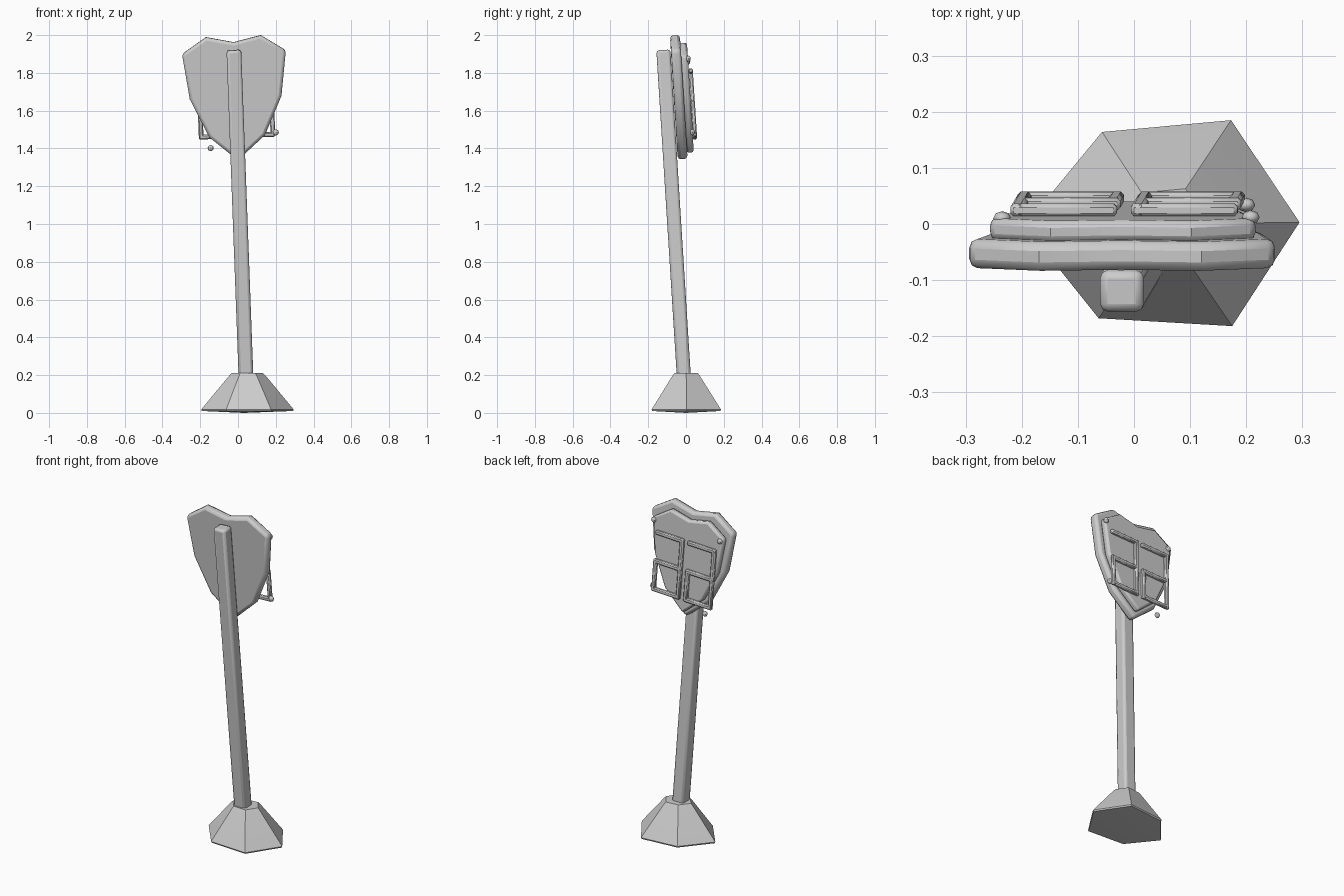
import bpy, bmesh, math
from mathutils import Matrix, Vector

if "Cube" in bpy.data.objects:
    bpy.data.objects.remove(bpy.data.objects["Cube"])

# Leaning frame shared by the pole and everything mounted on it
foot = Vector((0.042, -0.012, 0.2))
ez = Vector((-0.064, -0.108, 1.72)).normalized()
ex = Vector((1, 0, 0.037))
ex = (ex - ez * ex.dot(ez)).normalized()
ey = ez.cross(ex)
LEAN = Matrix.Translation(foot) @ Matrix((ex, ey, ez)).transposed().to_4x4()


def finish(name, bm, matrix=Matrix(), bevel=0.0, segments=1):
    bmesh.ops.recalc_face_normals(bm, faces=bm.faces)
    mesh = bpy.data.meshes.new(name)
    bm.to_mesh(mesh)
    bm.free()
    ob = bpy.data.objects.new(name, mesh)
    bpy.context.collection.objects.link(ob)
    ob.matrix_world = matrix
    if bevel:
        mod = ob.modifiers.new("bevel", 'BEVEL')
        mod.width, mod.segments = bevel, segments
        mod.limit_method = 'ANGLE'
        mod.angle_limit = math.radians(50)
    bpy.ops.object.select_all(action='DESELECT')
    ob.select_set(True)
    bpy.context.view_layer.objects.active = ob
    bpy.ops.object.shade_smooth_by_angle(angle=math.radians(35))
    return ob


def box(name, lo, hi, bevel, segments=1):
    lo, hi = Vector(lo), Vector(hi)
    bm = bmesh.new()
    bmesh.ops.create_cube(bm, size=1)
    for v in bm.verts:
        v.co = (lo + hi) / 2 + v.co * (hi - lo)
    return finish(name, bm, LEAN, bevel, segments)


def shield(name, scale_x, scale_z, lift, front, back, bevel):
    half = [(0.148, 1.265), (0.243, 1.47), (0.275, 1.71), (0.145, 1.795)]
    outline = [(0, 1.137)] + half + [(0, 1.763)] + [(-u, w) for u, w in reversed(half)]
    bm = bmesh.new()
    face = bm.faces.new([bm.verts.new((u * scale_x, front, 1.466 + lift + (w - 1.466) * scale_z))
                         for u, w in outline])
    ext = bmesh.ops.extrude_face_region(bm, geom=[face])
    moved = [g for g in ext['geom'] if isinstance(g, bmesh.types.BMVert)]
    bmesh.ops.translate(bm, verts=moved, vec=(0, back - front, 0))
    return finish(name, bm, LEAN, bevel, 2)


# Hexagonal base, slightly irregular, with a shallow point underneath
rim = [(0.295, 0.003), (0.173, 0.185), (-0.057, 0.164),
       (-0.195, -0.003), (-0.063, -0.168), (0.175, -0.182)]
cx = 0.05
bm = bmesh.new()
rings = []
for s, z in ((0.985, 0.01), (1.0, 0.018), (0.40, 0.195), (0.34, 0.21)):
    rings.append([bm.verts.new((cx + (x - cx) * s, y * s, z)) for x, y in rim])
for a, b in zip(rings, rings[1:]):
    for i in range(6):
        j = (i + 1) % 6
        bm.faces.new((a[i], a[j], b[j], b[i]))
bm.faces.new(rings[-1])
tip = bm.verts.new((0.03, 0, 0))
for i in range(6):
    bm.faces.new((rings[0][i], tip, rings[0][(i + 1) % 6]))
finish("base", bm)

# Leaning pole
box("pole", (-0.039, -0.037, -0.08), (0.039, 0.037, 1.725), 0.014, 2)

# Two stacked shield panels
shield("shield_outer", 1.0, 1.0, 0.0, 0.04, 0.092, 0.016)
shield("shield_inner", 0.865, 0.885, -0.005, 0.088, 0.127, 0.012)

# Two open bar frames on the back panel
BAR = 0.0125
LOW, MID, HIGH = 1.262, 1.43, 1.60
for n, (u0, u1) in enumerate(((-0.19, -0.025), (0.025, 0.19)), 1):
    bars = [(u0, LOW, u0, HIGH), (u1, LOW, u1, MID),
            (u0, LOW, u1, LOW), (u0, MID, u1, MID), (u0, HIGH, u1, HIGH)]
    for k, (a, c, b, d) in enumerate(bars, 1):
        box(f"frame_{n}_bar_{k}", (a - BAR, 0.126, c - BAR), (b + BAR, 0.149, d + BAR), 0.006)

# Small round bolts
for k, p in enumerate(((-0.235, 0.01, 1.86), (0.208, 0.012, 1.875),
                       (0.2, 0.034, 1.485), (-0.145, 0.025, 1.402)), 1):
    bm = bmesh.new()
    bmesh.ops.create_uvsphere(bm, u_segments=8, v_segments=6, radius=0.016)
    finish(f"bolt_{k}", bm, Matrix.Translation(p) @ Matrix.Diagonal((1, 0.8, 1, 1)))
